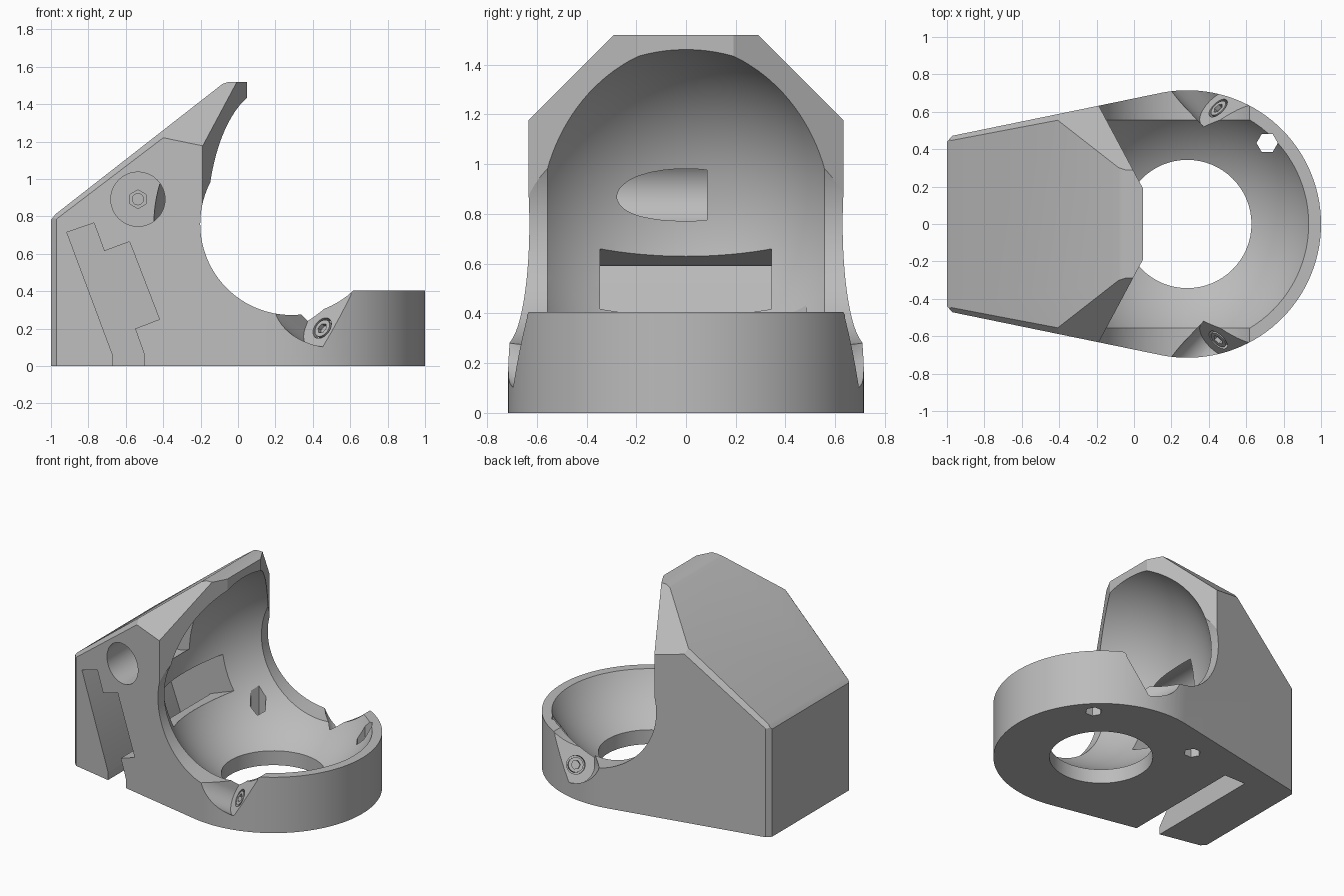
import bpy, bmesh, math
from mathutils import Vector, Matrix

cube = bpy.data.objects.get("Cube")
if cube:
    bpy.data.objects.remove(cube, do_unlink=True)

GREY = (0.5, 0.5, 0.5, 1)
mat = bpy.data.materials.new("plain grey")
mat.use_nodes = True
mat.diffuse_color = GREY
mat.node_tree.nodes["Principled BSDF"].inputs["Base Color"].default_value = GREY


def finish(bm, name):
    bmesh.ops.recalc_face_normals(bm, faces=bm.faces)
    mesh = bpy.data.meshes.new(name)
    bm.to_mesh(mesh)
    bm.free()
    mesh.materials.append(mat)
    obj = bpy.data.objects.new(name, mesh)
    bpy.context.collection.objects.link(obj)
    return obj


def extrude(name, base, offset):
    """Solid from a flat outline pushed along an offset."""
    bm = bmesh.new()
    face = bm.faces.new([bm.verts.new(p) for p in base])
    out = bmesh.ops.extrude_face_region(bm, geom=[face])
    verts = [g for g in out["geom"] if isinstance(g, bmesh.types.BMVert)]
    bmesh.ops.translate(bm, verts=verts, vec=offset)
    return finish(bm, name)


def side_prism(name, pts, y0, y1):
    return extrude(name, [(x, y0, z) for x, z in pts], (0, y1 - y0, 0))


def plan_prism(name, pts, z0, z1):
    return extrude(name, [(x, y, z0) for x, y in pts], (0, 0, z1 - z0))


def ring(r, n, cx=0, cy=0, start=0.0, end=2 * math.pi):
    return [(cx + r * math.cos(start + (end - start) * i / n),
             cy + r * math.sin(start + (end - start) * i / n)) for i in range(n)]


def cut(target, *cutters):
    for c in cutters:
        c.hide_render = True
        mod = target.modifiers.new("cut", "BOOLEAN")
        mod.operation, mod.solver, mod.object = "DIFFERENCE", "EXACT", c
        bpy.context.view_layer.objects.active = target
        bpy.ops.object.modifier_apply(modifier=mod.name)
        bpy.data.objects.remove(c, do_unlink=True)


def smooth(obj):
    bpy.ops.object.select_all(action="DESELECT")
    obj.select_set(True)
    bpy.context.view_layer.objects.active = obj
    bpy.ops.object.shade_smooth_by_angle(angle=math.radians(25))


CX, R = 0.285, 0.715          # centre and radius of the round end
CAV_Z, CAV_R = 0.76, 0.74     # spherical cavity

# Plan outline: round end running into a tapered back
tangent = math.radians(100.8)
arc = ring(R, 64, CX, 0, -tangent, tangent) + [
    (CX + R * math.cos(tangent), R * math.sin(tangent))]
outline = arc + [(-0.97, 0.472), (-1, 0.44), (-1, -0.44), (-0.97, -0.472)]
body = plan_prism("bracket_body", outline, 0, 1.52)

# Sloped roof, shoulder chamfers and small edge chamfers
side_n = Vector((-0.187, 0.982, 0))
roof_n = Vector((-0.78, 0, 1)).normalized()
planes = [((-0.968, 0, 0.818), roof_n), ((-0.985, 0, 0.8), (-1, 0, 0.8)),
          ((-0.08, 0, 1.509), (-0.35, 0, 1))]
for s in (1, -1):
    planes.append(((0, s * 0.28, 1.53), (0, s, 1)))
    n = side_n + roof_n
    planes.append(((-0.42, s * 0.565, 1.23), (n.x, s * n.y, n.z)))
bm = bmesh.new()
bm.from_mesh(body.data)
for co, no in planes:
    bmesh.ops.bisect_plane(bm, geom=bm.verts[:] + bm.edges[:] + bm.faces[:], dist=1e-5,
                           plane_co=co, plane_no=no, clear_outer=True)
    bmesh.ops.holes_fill(bm, edges=[e for e in bm.edges if e.is_boundary])
bmesh.ops.recalc_face_normals(bm, faces=bm.faces)
bm.to_mesh(body.data)
bm.free()

# Open the front: low ring ahead, angled hood faces above
half = [(0.048, 0.19), (-0.19, 0.635), (-0.19, 1), (1.2, 1)]
hood = half + [(x, -y) for x, y in reversed(half)]
cut(body,
    side_prism("ring_top_cutter", [(CX, 0.405), (1.2, 0.405), (1.2, 2), (CX, 2)], -1, 1),
    plan_prism("hood_cutter", hood, CAV_Z, 2))

# Spherical cavity, side arches and floor opening
bm = bmesh.new()
bmesh.ops.create_uvsphere(bm, u_segments=96, v_segments=64, radius=CAV_R,
                          matrix=Matrix.Translation((CX, 0, CAV_Z)))
cut(body, finish(bm, "cavity_cutter"))
for s in (1, -1):
    cut(body, side_prism("arch_cutter", ring(0.487, 96, CX, CAV_Z), s * 0.545, s))
cut(body, plan_prism("floor_opening_cutter", ring(0.343, 64, CX), -0.1, 0.5))

# Two hexagonal holes through the floor
for s in (1, -1):
    cut(body, plan_prism("hex_hole_cutter", ring(0.057, 6, CX + s * 0.427, 0.433), -0.1, 0.6))

# Stepped slot in the side, with a slanted window into the cavity
slot = [(-0.915, 0.715), (-0.77, 0.765), (-0.715, 0.615), (-0.58, 0.665), (-0.42, 0.25),
        (-0.55, 0.2), (-0.5, 0.06), (-0.5, -0.1), (-0.67, -0.1), (-0.67, 0.06)]
window = [(-0.6, 0.572), (-0.25, 0.701), (-0.16, 0.46), (-0.51, 0.33)]
cut(body, side_prism("slot_cutter", slot, -1, 0.345),
    side_prism("window_cutter", window, -0.345, 0.344))

# Round side bore with a hexagonal socket and bolt hole at its end
cut(body, side_prism("bore_cutter", ring(0.145, 48, -0.535, 0.892), -1, 0.085),
    side_prism("socket_cutter", ring(0.05, 6, -0.535, 0.892, math.pi / 6, 13 * math.pi / 6),
               0.05, 0.12),
    side_prism("bolt_hole_cutter", ring(0.03, 20, -0.535, 0.892), 0.1, 0.2))

# Slanted screw notches on both flanks, each with a sunken socket screw
for s, label in ((1, "left"), (-1, "right")):
    n = Vector((-0.61, s * 0.64, 0.46)).normalized()
    up = (Vector((0, 0, 1)) - n * n.z).normalized()
    across = n.cross(up)
    seat = Vector((0.45, s * 0.62, 0.203))

    def disc(r, count, depth):
        return [seat + n * depth + across * a + up * b for a, b in ring(r, count)]

    low = [seat + across * a + up * b for a, b in ring(0.125, 32, 0, 0, math.pi, 2 * math.pi)]
    notch = low + [seat + across * 0.125, seat + across * 0.125 + up * 0.35,
                   seat - across * 0.125 + up * 0.35]
    cut(body, extrude("notch_cutter", notch, n * 0.8),
        extrude("screw_recess_cutter", disc(0.062, 32, 0.05), n * -0.085))
    screw = extrude(label + "_screw", disc(0.05, 32, 0.0), n * -0.034)
    cut(screw, extrude("screw_socket_cutter", disc(0.03, 6, 0.02), n * -0.045))
    smooth(screw)

smooth(body)
